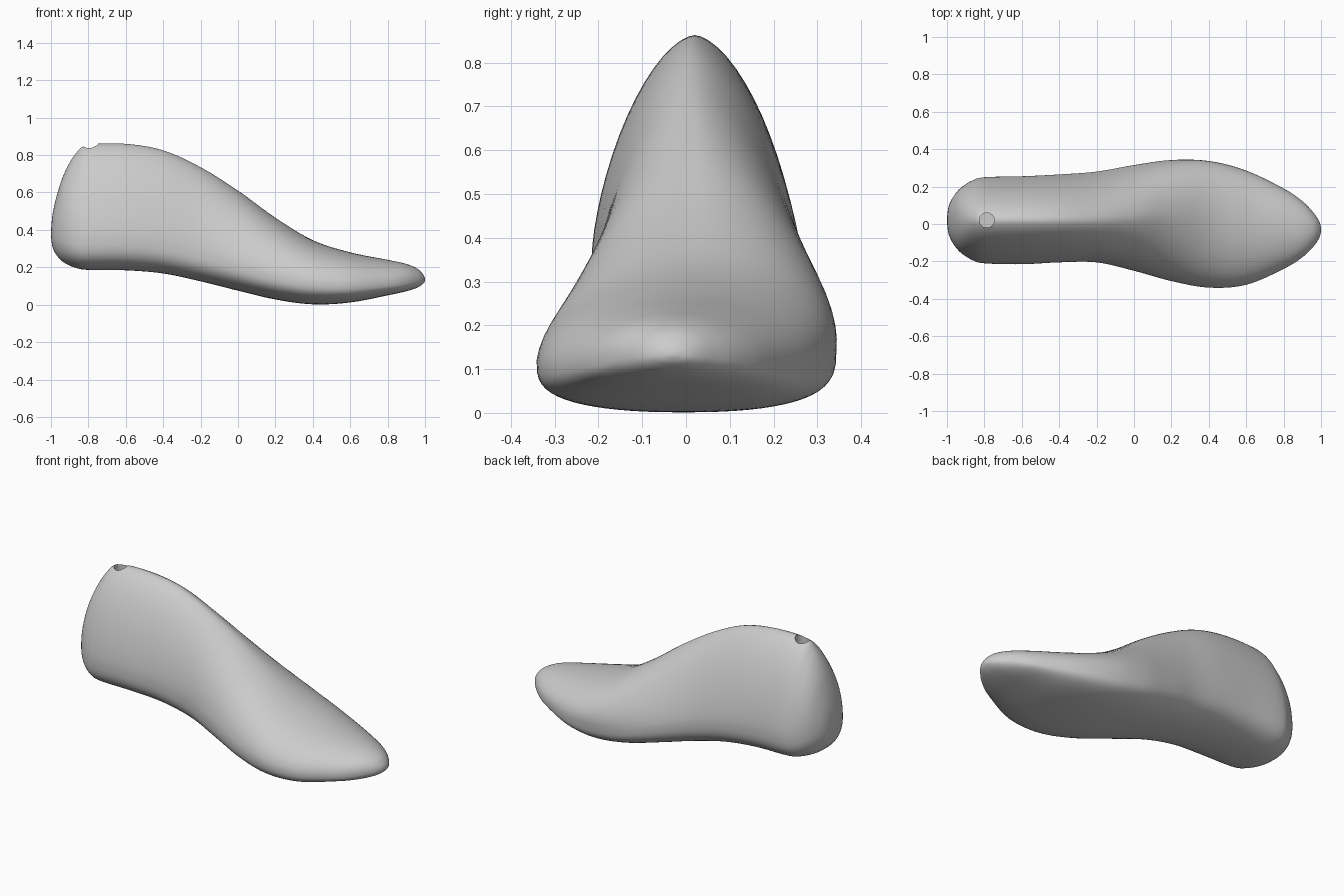
import bpy
import bmesh
from math import sin, cos, pi
from mathutils import Vector

cube = bpy.data.objects.get("Cube")
if cube:
    bpy.data.objects.remove(cube)

# One grey for the whole form
grey = bpy.data.materials.new("light grey")
grey.use_nodes = True
colour = (0.6, 0.6, 0.6, 1)
grey.diffuse_color = colour
grey.node_tree.nodes["Principled BSDF"].inputs["Base Color"].default_value = colour

# Stations from heel to toe:
# x, sole z, crest z, outer y, inner y, crest y, z of greatest width
STATIONS = [
    (-1.0, .37, .39, .01, .03, .02, .38),
    (-.992, .31, .48, -.05, .09, .02, .38),
    (-.97, .265, .58, -.10, .14, .02, .38),
    (-.93, .225, .70, -.15, .19, .02, .37),
    (-.87, .198, .805, -.19, .23, .02, .36),
    (-.80, .186, .855, -.21, .25, .02, .36),
    (-.60, .184, .86, -.215, .255, .02, .36),
    (-.40, .167, .825, -.205, .265, .02, .34),
    (-.20, .125, .735, -.205, .28, .02, .29),
    (0, .075, .61, -.25, .315, .03, .22),
    (.20, .028, .465, -.305, .342, .04, .16),
    (.40, .002, .345, -.34, .335, .03, .125),
    (.60, .012, .28, -.325, .285, 0, .11),
    (.80, .05, .24, -.24, .19, -.02, .115),
    (.90, .072, .218, -.178, .122, -.03, .125),
    (.96, .092, .192, -.12, .06, -.03, .13),
    (.99, .112, .162, -.075, .015, -.03, .132),
    (1.0, .128, .14, -.04, -.02, -.03, .134),
]
STEPS = 6
SIDES = 64


def mix(a, b, t):
    return a + (b - a) * t


def ramp(x, start, end):
    t = min(max((x - start) / (end - start), 0), 1)
    return t * t * (3 - 2 * t)


def spline(rows, i, t):
    """Smooth curve through the rows between row i and the next."""
    last = len(rows) - 1
    near = (rows[max(i - 1, 0)], rows[i], rows[i + 1], rows[min(i + 2, last)])
    return [
        b + t * ((c - a) + t * ((2 * a - 5 * b + 4 * c - d) + t * (3 * b - a - 3 * c + d))) / 2
        for a, b, c, d in zip(*near)
    ]


def section(x, low, high, outer, inner, crest, waist):
    """Rounded outline: flat sole, sides leaning in to the crest."""
    # The heel and instep rise to a narrow crest; the ends are round
    cone = ramp(x, -1, -.82) * (1 - ramp(x, -.1, .5))
    power, ease = mix(2.1, 1.5, cone), mix(.5, .6, cone)
    sole_power = mix(2.2, 3.2, ramp(x, -1, -.85) * (1 - ramp(x, .85, 1)))
    middle, half = (outer + inner) / 2, (inner - outer) / 2
    ring = []
    for k in range(SIDES):
        a = 2 * pi * k / SIDES
        c, s = cos(a), sin(a)
        side = 1 if c > 0 else -1
        if s >= 0:
            rise = s ** (2 / power)
            y = mix(middle, crest, rise) + side * half * abs(c) ** (2 * ease)
            z = mix(waist, high, rise)
        else:
            y = middle + side * half * abs(c) ** .85
            z = mix(waist, low, (-s) ** (2 / sole_power))
        ring.append(Vector((x, y, z)))
    return ring


# Foot form lofted through the stations
bm = bmesh.new()
rings = []
for i in range(len(STATIONS) - 1):
    for step in range(STEPS):
        rings.append(section(*spline(STATIONS, i, step / STEPS)))
rings.append(section(*STATIONS[-1]))
loops = [[bm.verts.new(p) for p in ring] for ring in rings]
for a, b in zip(loops, loops[1:]):
    for k in range(SIDES):
        n = (k + 1) % SIDES
        bm.faces.new((a[k], a[n], b[n], b[k]))
bm.faces.new(loops[0])
bm.faces.new(loops[-1])
bmesh.ops.recalc_face_normals(bm, faces=bm.faces)
mesh = bpy.data.meshes.new("foot_form")
bm.to_mesh(mesh)
bm.free()
mesh.materials.append(grey)
form = bpy.data.objects.new("foot_form", mesh)
bpy.context.collection.objects.link(form)

# Round peg hole in the top of the heel
bpy.ops.mesh.primitive_cylinder_add(vertices=32, radius=.04, depth=.3, location=(-.787, .02, .88))
cutter = bpy.context.object
cutter.name = "peg_hole_cutter"
cutter.data.materials.append(grey)
cutter.hide_render = True
hole = form.modifiers.new("peg_hole", 'BOOLEAN')
hole.operation = 'DIFFERENCE'
hole.solver = 'EXACT'
hole.object = cutter

# Apply the cut, then smooth all but the rim of the hole
bpy.ops.object.select_all(action='DESELECT')
form.select_set(True)
bpy.context.view_layer.objects.active = form
bpy.ops.object.modifier_apply(modifier=hole.name)
bpy.data.objects.remove(cutter)
bpy.ops.object.shade_smooth_by_angle(angle=pi / 4)
